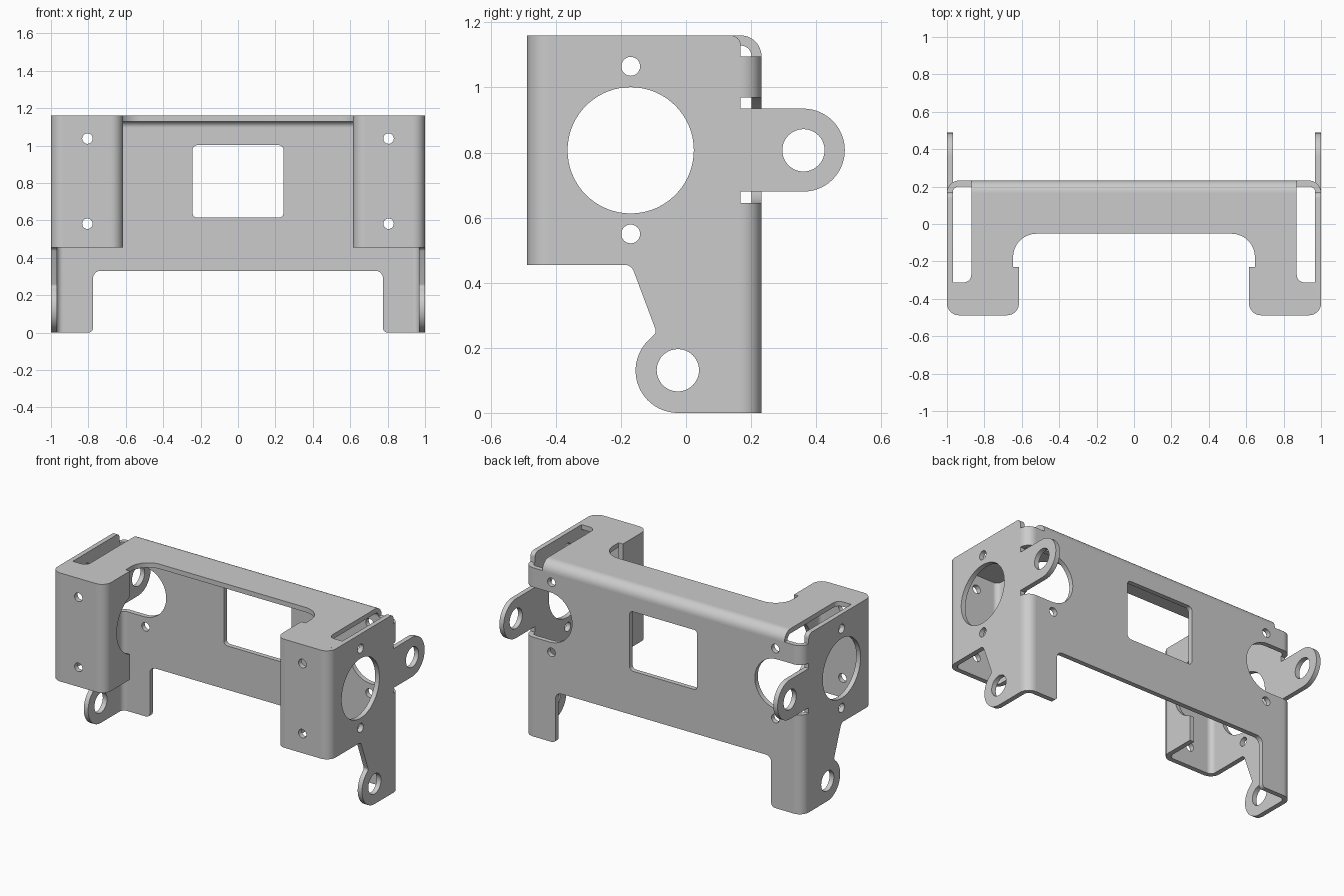
import bpy, bmesh
from math import cos, sin, tan, radians
from mathutils import Vector

if "Cube" in bpy.data.objects:
    bpy.data.objects.remove(bpy.data.objects["Cube"])

T, R = 0.031, 0.064          # sheet thickness, outer bend radius
TOP, FLANGE_Z = 1.16, 0.455  # top of part, bottom of front flanges
BACK, FRONT = 0.232, -0.488  # outer faces of back wall and front flanges
RET = 0.615                  # outer face of return flanges


def arc(c, r, a0, a1, n=24):
    angs = [radians(a0 + (a1 - a0) * i / n) for i in range(n + 1)]
    return [(c[0] + r * cos(a), c[1] + r * sin(a), 0) for a in angs]


def circle(u, v, r, n=48):
    return arc((u, v), r, 0, 360, n)[:-1]


def sector(c, a0):
    return arc(c, R, a0, a0 + 90, 12) + arc(c, R - T, a0 + 90, a0, 12)


def fillet(pts):
    """Turn (u, v, radius) corners into a plain outline."""
    out = []
    for i, (u, v, r) in enumerate(pts):
        p = Vector((u, v))
        if r == 0:
            out.append(p)
            continue
        a = (Vector(pts[i - 1][:2]) - p).normalized()
        b = (Vector(pts[(i + 1) % len(pts)][:2]) - p).normalized()
        half = a.angle(b) / 2
        c = p + (a + b).normalized() * (r / sin(half))
        s, e = (p + d * (r / tan(half)) - c for d in (a, b))
        n = 20 if r > 0.1 else 8
        out += [c + s.normalized().slerp(e.normalized(), k / n) * r for k in range(n + 1)]
    return out


def symmetric(half):
    return half + [(-u, v, r) for u, v, r in reversed(half)]


def slab(name, axis, outline, lo, hi, holes=(), mirror=True):
    """Fill an outline with holes and extrude it along an axis."""
    place = {'x': lambda u, v: (lo, u, v), 'y': lambda u, v: (u, lo, v), 'z': lambda u, v: (u, v, lo)}[axis]
    shift = Vector([(hi - lo) * (axis == k) for k in 'xyz'])
    bm = bmesh.new()
    for loop in (outline, *holes):
        vs = [bm.verts.new(place(*p)) for p in fillet(loop)]
        for i, v in enumerate(vs):
            bm.edges.new((vs[i - 1], v))
    bmesh.ops.remove_doubles(bm, verts=bm.verts[:], dist=1e-4)
    bmesh.ops.triangle_fill(bm, edges=bm.edges[:], use_beauty=True)
    ext = bmesh.ops.extrude_face_region(bm, geom=bm.faces[:], use_keep_orig=True)
    bmesh.ops.translate(bm, vec=shift, verts=[g for g in ext['geom'] if isinstance(g, bmesh.types.BMVert)])
    bmesh.ops.recalc_face_normals(bm, faces=bm.faces[:])
    me = bpy.data.meshes.new(name)
    bm.to_mesh(me)
    bm.free()
    ob = bpy.data.objects.new(name, me)
    bpy.context.collection.objects.link(ob)
    if mirror:
        ob.modifiers.new("Mirror", 'MIRROR').use_mirror_merge = False
    bpy.ops.object.select_all(action='DESELECT')
    ob.select_set(True)
    bpy.context.view_layer.objects.active = ob
    bpy.ops.object.shade_smooth_by_angle(angle=radians(30))
    return ob


X_IN, Y_BACK, Y_FRONT, Z_IN = 1 - R, BACK - R, FRONT + R, TOP - R  # where bends begin
screw_holes = [circle(0.805, z, 0.028, 24) for z in (1.037, 0.582)]
mirrored_holes = [[(-u, v, r) for u, v, r in h] for h in screw_holes]

# Back wall with window, leg cut-out and clearance openings around the rear lugs
window = [(-0.243, 0.615, 0.025), (0.243, 0.615, 0.025), (0.243, 1.002, 0.025), (-0.243, 1.002, 0.025)]
slab("back_wall", 'y', symmetric([
    (X_IN, Z_IN, 0), (X_IN, 0.97, 0), (0.657, 0.97, 0.1625), (0.657, 0.645, 0.1625),
    (X_IN, 0.645, 0), (X_IN, 0, 0), (0.775, 0, 0.025), (0.775, 0.33, 0.04)]),
    BACK - T, BACK, [window] + screw_holes + mirrored_holes, mirror=False)

# Top plate with two arms and its bend down to the back wall
slab("top_plate", 'z', symmetric([
    (0.87, Y_BACK, 0), (0.87, -0.312, 0.04), (1 - T, -0.312, 0), (1 - T, FRONT + T, R - T),
    (RET + T, FRONT + T, R - T), (RET + T, -0.052, 0.125)]), TOP - T, TOP, mirror=False)
slab("top_bend", 'x', sector((Y_BACK, Z_IN), 0), -0.87, 0.87, mirror=False)

# Side plates with rear lug, lower lug and bearing hole
slab("side_plate", 'x',
     [(Y_BACK, 0, 0)] + arc((-0.025, 0.13), 0.13, 270, 131) + [
         (-0.09, 0.247, 0.02), (-0.168, FLANGE_Z, 0.03), (Y_FRONT, FLANGE_Z, 0), (Y_FRONT, TOP, 0),
         (Y_BACK, TOP, 0.03), (Y_BACK, 0.935, 0), (0.488, 0.935, 0.1275), (0.488, 0.68, 0.1275),
         (Y_BACK, 0.68, 0)],
     1 - T, 1,
     [circle(-0.17, 0.807, 0.194, 72), circle(-0.17, 1.065, 0.029, 24), circle(-0.17, 0.55, 0.029, 24),
      circle(0.361, 0.807, 0.065), circle(-0.025, 0.131, 0.065)])

# Front flanges and their inward returns, notched around the bearing hole
slab("front_flange", 'y', [(RET + R, FLANGE_Z, 0), (X_IN, FLANGE_Z, 0), (X_IN, TOP, 0), (RET + R, TOP, 0)],
     FRONT, FRONT + T, screw_holes)
slab("return_flange", 'x', [(Y_FRONT, FLANGE_Z, 0), (-0.23, FLANGE_Z, 0)]
     + arc((-0.17, 0.807), 0.196, 252.2, 107.8) + [(-0.23, TOP, 0), (Y_FRONT, TOP, 0)], RET, RET + T)

# Vertical corner bends
for name, centre, a0, lo, hi in (
        ("rear_lower_bend", (X_IN, Y_BACK), 0, 0, 0.645),
        ("rear_upper_bend", (X_IN, Y_BACK), 0, 0.97, Z_IN),
        ("front_bend", (X_IN, Y_FRONT), 270, FLANGE_Z, TOP),
        ("return_bend", (RET + R, Y_FRONT), 180, FLANGE_Z, TOP)):
    slab(name, 'z', sector(centre, a0), lo, hi)
